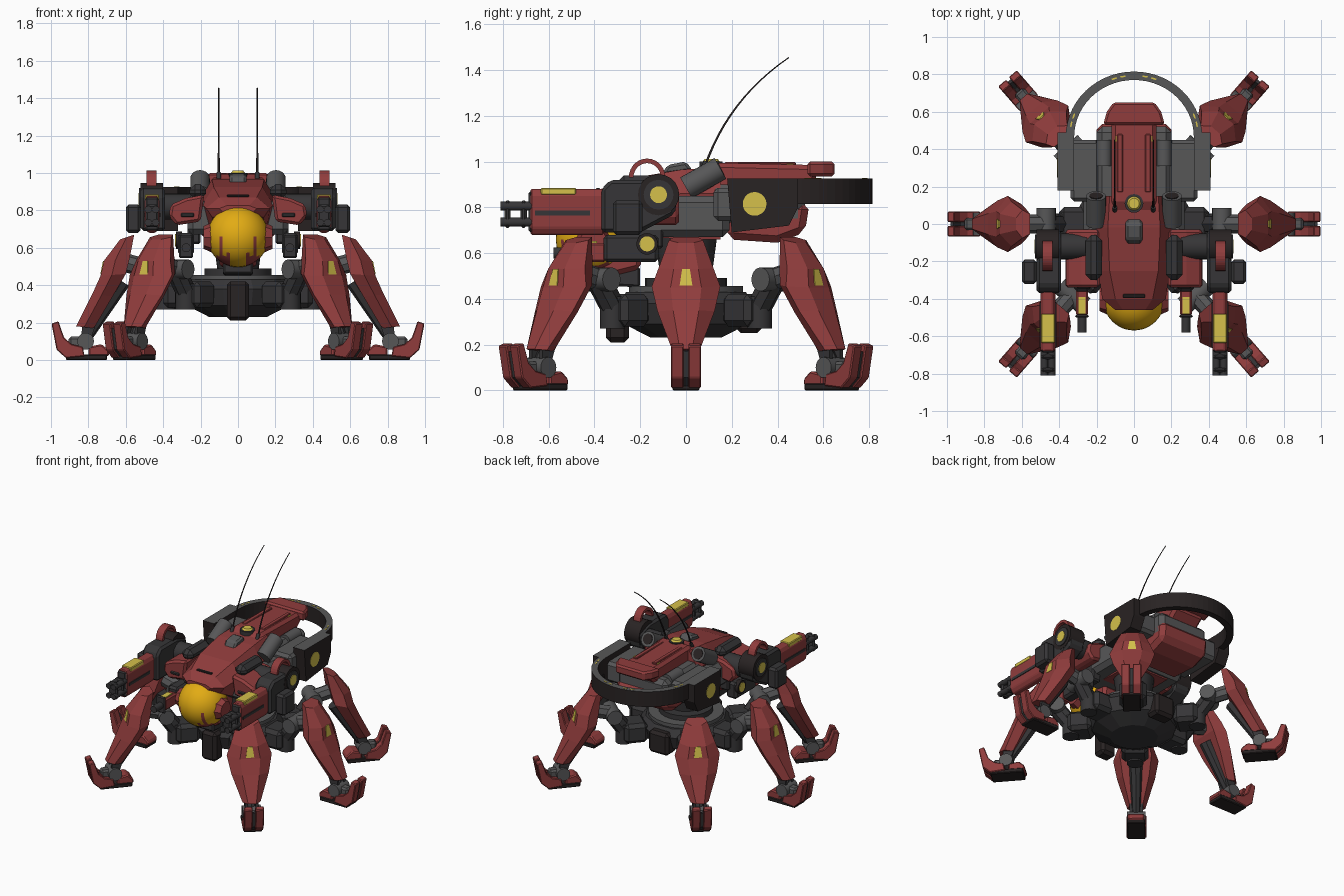
import bpy, bmesh
from math import sin, cos, pi, radians
from mathutils import Vector, Matrix

default_cube = bpy.data.objects.get("Cube")
if default_cube:
    bpy.data.objects.remove(default_cube, do_unlink=True)


def material(name, r, g, b):
    mat = bpy.data.materials.new(name)
    mat.use_nodes = True
    mat.diffuse_color = (r, g, b, 1)
    shader = mat.node_tree.nodes["Principled BSDF"]
    shader.inputs["Base Color"].default_value = (r, g, b, 1)
    shader.inputs["Roughness"].default_value = 0.6
    return mat


RED = material("dull red", 0.28, 0.046, 0.046)
GREY = material("mid grey", 0.095, 0.095, 0.097)
DARK = material("dark grey", 0.037, 0.036, 0.038)
BLACK = material("brown black", 0.022, 0.017, 0.017)
YELLOW = material("pale yellow", 0.66, 0.53, 0.07)
AMBER = material("amber", 0.76, 0.41, 0.007)


def finish(name, mat, bm, mirror=False, bevel=0, smooth=False):
    bmesh.ops.recalc_face_normals(bm, faces=bm.faces)
    mesh = bpy.data.meshes.new(name)
    bm.to_mesh(mesh)
    bm.free()
    mesh.materials.append(mat)
    if smooth:
        mesh.shade_smooth()
        mesh.set_sharp_from_angle(angle=radians(35))
    obj = bpy.data.objects.new(name, mesh)
    bpy.context.scene.collection.objects.link(obj)
    if bevel:
        mod = obj.modifiers.new("Bevel", "BEVEL")
        mod.width, mod.segments = bevel, 1
    if mirror:
        obj.modifiers.new("Mirror", "MIRROR")
    return obj


def loft(name, mat, rings, **options):
    """Skin a list of equal-length rings of points and cap both ends."""
    bm = bmesh.new()
    rows = [[bm.verts.new(p) for p in ring] for ring in rings]
    n = len(rows[0])
    for a, b in zip(rows, rows[1:]):
        for i in range(n):
            j = (i + 1) % n
            bm.faces.new((a[i], a[j], b[j], b[i]))
    bm.faces.new(rows[0])
    bm.faces.new(rows[-1])
    return finish(name, mat, bm, **options)


def prism(name, mat, axis, points, lo, hi, **options):
    """Extrude a flat profile along x, y or z."""
    def place(p, d):
        return {"x": (d, *p), "y": (p[0], d, p[1]), "z": (*p, d)}[axis]
    return loft(name, mat, [[place(p, d) for p in points] for d in (lo, hi)], **options)


def box(name, mat, x, y, z, bevel=0.01, **options):
    corners = [(x[0], y[0]), (x[1], y[0]), (x[1], y[1]), (x[0], y[1])]
    return prism(name, mat, "z", corners, *z, bevel=bevel, **options)


def tube(name, mat, start, end, r1, r2=None, sides=20, **options):
    a, b = Vector(start), Vector(end)
    turn = (b - a).to_track_quat("Z", "Y").to_matrix().to_4x4()
    bm = bmesh.new()
    bmesh.ops.create_cone(bm, cap_ends=True, segments=sides, radius1=r1,
                          radius2=r1 if r2 is None else r2, depth=(b - a).length,
                          matrix=Matrix.Translation((a + b) / 2) @ turn)
    return finish(name, mat, bm, smooth=sides > 10, **options)


def arc(cx, cy, rx, ry, steps=28):
    return [(cx + rx * cos(pi * i / steps), cy + ry * sin(pi * i / steps))
            for i in range(steps + 1)]


# --- Leg, built pointing along +x and then copied around the hub ---
rings = []
for (ro, zo), (ri, zi), w in (
        ((0.63, 0.645), (0.555, 0.67), 0.075), ((0.717, 0.53), (0.58, 0.54), 0.12),
        ((0.735, 0.45), (0.6, 0.46), 0.15), ((0.78, 0.35), (0.67, 0.34), 0.125),
        ((0.865, 0.18), (0.77, 0.17), 0.06)):
    rm, zm = ro * 0.55 + ri * 0.45, zo * 0.55 + zi * 0.45
    rings.append([(ro, -w * 0.45, zo), (ro, w * 0.45, zo), (rm, w, zm),
                  (ri, w * 0.7, zi), (ri, -w * 0.7, zi), (rm, -w, zm)])
leg = [
    loft("leg_armour", RED, rings),
    loft("leg_lamp", YELLOW, [[(0.719 + d, -0.017, 0.53), (0.719 + d, 0.017, 0.53),
                               (0.733 + d, 0.028, 0.458), (0.733 + d, -0.028, 0.458)]
                              for d in (-0.003, 0.003)]),
    box("hip_block", DARK, (0.24, 0.4), (-0.09, 0.09), (0.28, 0.42), bevel=0.025),
    tube("hip_pivot", DARK, (0.39, 0, 0.27), (0.39, 0, 0.41), 0.055),
    tube("hip_link", DARK, (0.38, 0, 0.35), (0.47, 0, 0.48), 0.055, sides=8),
    tube("upper_pivot", GREY, (0.47, -0.085, 0.485), (0.47, 0.085, 0.485), 0.052),
    tube("thigh_core", GREY, (0.47, 0, 0.485), (0.64, 0, 0.53), 0.05, sides=8),
    tube("shin_core", DARK, (0.62, 0, 0.42), (0.81, 0, 0.12), 0.045, 0.03, sides=8),
    tube("ankle_pivot", GREY, (0.815, -0.062, 0.1), (0.815, 0.062, 0.1), 0.045),
    box("toe_hinge", GREY, (0.83, 0.905), (-0.033, 0.033), (0.06, 0.125), bevel=0.012),
    prism("toe_gap", DARK, "y", [(0.982, 0.17), (0.965, 0.17), (0.925, 0.1), (0.85, 0.06),
                                 (0.85, 0.025), (0.92, 0.02), (0.96, 0.055)], -0.02, 0.02),
    prism("heel", RED, "y", [(0.69, 0.02), (0.8, 0.02), (0.8, 0.07), (0.73, 0.085),
                             (0.69, 0.05)], -0.055, 0.055, bevel=0.008),
    box("sole", BLACK, (0.7, 0.92), (-0.06, 0.06), (0, 0.03), bevel=0.005),
]
for side in (-1, 1):
    leg.append(prism("ankle_strut", DARK, "y", [(0.75, 0.22), (0.83, 0.22), (0.84, 0.1),
                     (0.79, 0.1)], side * 0.025, side * 0.045))
    leg.append(prism("toe", RED, "y", [
        (0.997, 0.195), (0.96, 0.207), (0.93, 0.12), (0.89, 0.085), (0.83, 0.07),
        (0.82, 0.02), (0.92, 0.01), (0.97, 0.055)], side * 0.01, side * 0.066, bevel=0.005))
for angle in (49, 131, 180, 229, 311):
    for part in leg:
        twin = part.copy()
        a = radians(angle)
        twin.rotation_euler.z = a
        if angle != 180:
            twin.location = (0.035 * cos(a), 0.035 * sin(a), 0)
        bpy.context.scene.collection.objects.link(twin)

# --- Hub and turntable ---
rings = []
for r, z in ((0.16, 0.23), (0.28, 0.29), (0.31, 0.38), (0.27, 0.43)):
    rings.append([(r * cos(pi * (i + 0.5) / 6), r * sin(pi * (i + 0.5) / 6), z)
                  for i in range(12)])
loft("hub", DARK, rings)
tube("turntable_step", GREY, (0, 0, 0.41), (0, 0, 0.455), 0.25, sides=24)
tube("turntable", DARK, (0, 0, 0.45), (0, 0, 0.49), 0.18, sides=24)
tube("neck", DARK, (0, 0, 0.48), (0, 0, 0.7), 0.11, 0.14)
box("hub_front_block", BLACK, (-0.06, 0.06), (-0.35, -0.25), (0.21, 0.42), bevel=0.02)
box("hub_rear_block", BLACK, (-0.08, 0.08), (0.22, 0.33), (0.25, 0.41), bevel=0.02)

# --- Main body ---
rings = []
for y, top, mid, zb, zm, zt in (
        (-0.46, 0.06, 0.1, 0.79, 0.81, 0.825), (-0.4, 0.1, 0.17, 0.76, 0.81, 0.87),
        (-0.25, 0.13, 0.19, 0.68, 0.83, 0.925), (-0.02, 0.14, 0.2, 0.66, 0.86, 0.965),
        (0.15, 0.13, 0.2, 0.66, 0.86, 0.975)):
    rings.append([(-top, y, zt), (top, y, zt), (mid, y, zm), (mid * 0.8, y, zb),
                  (-mid * 0.8, y, zb), (-mid, y, zm)])
loft("nose_hull", RED, rings)
box("body_core", GREY, (-0.27, 0.27), (-0.28, 0.19), (0.67, 0.85), bevel=0.03)
box("body_rear_core", GREY, (-0.2, 0.2), (0.1, 0.52), (0.72, 0.9), bevel=0.03)
prism("shoulder_panel", RED, "y", [(0.2, 0.74), (0.33, 0.72), (0.37, 0.77), (0.36, 0.83),
      (0.28, 0.865), (0.18, 0.885)], -0.34, -0.03, bevel=0.015, mirror=True)
box("shoulder_pad", DARK, (0.17, 0.26), (-0.3, -0.06), (0.86, 0.94), bevel=0.03, mirror=True)
box("shoulder_vent", DARK, (0.23, 0.31), (-0.346, -0.3), (0.76, 0.79), mirror=True)
tube("launcher", GREY, (0.203, 0.0, 0.885), (0.203, 0.15, 0.97), 0.052, mirror=True)
tube("launcher_mouth", BLACK, (0.203, 0.147, 0.969), (0.203, 0.153, 0.972), 0.036, mirror=True)
prism("chin", RED, "x", [(-0.42, 0.53), (-0.36, 0.49), (-0.2, 0.53), (-0.18, 0.68),
      (-0.3, 0.7)], -0.1, 0.1, bevel=0.02)
box("nose_slot", BLACK, (-0.06, 0.06), (-0.395, -0.375), (0.87, 0.884), bevel=0.004)
prism("top_sensor", GREY, "x", [(-0.11, 0.94), (-0.08, 0.985), (0, 1.0), (0.03, 0.96)],
      -0.045, 0.045, bevel=0.012)
tube("beacon_base", DARK, (0, 0.11, 0.97), (0, 0.11, 1.0), 0.05)
tube("beacon", YELLOW, (0, 0.11, 1.0), (0, 0.11, 1.012), 0.037, 0.028)

# --- Ball eye with poles on the hinge axis and a red band low on each side ---
bm = bmesh.new()
bmesh.ops.create_uvsphere(bm, u_segments=32, v_segments=24, radius=0.164,
                          matrix=Matrix.Translation((0, -0.405, 0.66))
                          @ Matrix.Rotation(pi / 2, 4, "Y"))
eye = finish("ball_eye", AMBER, bm, smooth=True)
eye.data.materials.append(RED)
for face in eye.data.polygons:
    sideways = abs(face.normal.x)
    low_patch = 0.3 < sideways < 0.7 and face.normal.z < -0.6
    face.material_index = int(low_patch or (0.55 < sideways < 0.65 and face.normal.z < 0))
tube("eye_hinge", RED, (0.13, -0.405, 0.655), (0.185, -0.405, 0.655), 0.085, 0.06,
     sides=8, mirror=True)
prism("eye_cradle", DARK, "x", [(-0.4, 0.46), (-0.2, 0.45), (-0.2, 0.54), (-0.4, 0.52)],
      -0.08, 0.08, bevel=0.01)

# --- Rear spine and tail ---
prism("spine", RED, "x", [(0.0, 0.93), (0.12, 0.995), (0.55, 0.985), (0.58, 0.93),
      (0.5, 0.86), (0.1, 0.88)], -0.12, 0.12, bevel=0.02)
box("spine_ridge", RED, (0.06, 0.09), (0.17, 0.48), (0.98, 0.998), bevel=0.004, mirror=True)
box("spine_mark", YELLOW, (0.093, 0.1), (0.44, 0.47), (0.98, 0.992), bevel=0, mirror=True)
prism("tail_cap", RED, "z", [(-0.165, 0.53), (0.165, 0.53), (0.145, 0.6), (0.11, 0.65),
      (-0.11, 0.65), (-0.145, 0.6)], 0.935, 1.0, bevel=0.012)
prism("tail_belly", RED, "x", [(0.18, 0.66), (0.4, 0.645), (0.52, 0.69), (0.54, 0.82),
      (0.18, 0.82)], -0.2, 0.2, bevel=0.03)
tube("tail_tank", GREY, (0.16, 0.31, 0.88), (0.16, 0.45, 0.88), 0.042, mirror=True)
box("rear_deck", GREY, (0.18, 0.34), (0.12, 0.45), (0.74, 0.885), bevel=0.02, mirror=True)

# --- Horseshoe ring: grey on top, dark on its sides ---
outline = arc(0, 0.465, 0.365, 0.35) + arc(0, 0.465, 0.32, 0.305)[::-1]
ring = prism("horseshoe_ring", BLACK, "z", outline, 0.815, 0.925)
pod = prism("ring_pod", BLACK, "x", [(0.18, 0.925), (0.49, 0.925), (0.49, 0.8), (0.45, 0.72),
            (0.2, 0.69)], 0.32, 0.41, mirror=True)
for obj in (ring, pod):
    obj.data.materials.append(GREY)
    for face in obj.data.polygons:
        face.material_index = int(face.normal.z > 0.5)
tube("pod_lamp", YELLOW, (0.405, 0.3, 0.815), (0.412, 0.3, 0.815), 0.052, mirror=True)
for angle in (12, 20, 72, 80):
    for sign in (-1, 1):
        a = radians(angle)
        mark = box("ring_dash", YELLOW, (-0.004, 0.004), (-0.014, 0.014), (-0.002, 0.002),
                   bevel=0)
        mark.location = (sign * 0.343 * cos(a), 0.465 + 0.328 * sin(a), 0.925)
        mark.rotation_euler.z = sign * a

# --- Large side guns ---
tube("gun_axle", DARK, (0.25, -0.12, 0.82), (0.44, -0.12, 0.82), 0.07, mirror=True)
tube("gun_hub", BLACK, (0.4, -0.12, 0.855), (0.522, -0.12, 0.855), 0.09, mirror=True)
tube("gun_hub_rim", DARK, (0.51, -0.12, 0.855), (0.528, -0.12, 0.855), 0.065, mirror=True)
tube("gun_hub_lamp", YELLOW, (0.52, -0.12, 0.855), (0.532, -0.12, 0.855), 0.037, mirror=True)
prism("gun_receiver", DARK, "x", [(-0.37, 0.69), (-0.2, 0.69), (-0.05, 0.77), (-0.03, 0.88),
      (-0.14, 0.92), (-0.33, 0.92), (-0.37, 0.88)], 0.39, 0.52, bevel=0.015, mirror=True)
box("ammo_box", DARK, (0.52, 0.6), (-0.32, -0.19), (0.68, 0.83), bevel=0.015, mirror=True)
arch = arc(-0.17, 0.93, 0.08, 0.083, 14) + arc(-0.17, 0.93, 0.06, 0.063, 14)[::-1]
prism("gun_arch", RED, "x", arch, 0.435, 0.49, mirror=True)
prism("gun_shroud", RED, "y", [(0.42, 0.71), (0.44, 0.68), (0.48, 0.68), (0.5, 0.71),
      (0.5, 0.85), (0.485, 0.88), (0.435, 0.88), (0.42, 0.85)], -0.68, -0.36,
      bevel=0.006, mirror=True)
box("gun_front_plate", DARK, (0.425, 0.495), (-0.688, -0.67), (0.69, 0.87), mirror=True)
box("gun_stripe", YELLOW, (0.422, 0.498), (-0.635, -0.48), (0.853, 0.885), bevel=0.005,
    mirror=True)
box("gun_groove", DARK, (0.415, 0.505), (-0.66, -0.42), (0.765, 0.785), bevel=0, mirror=True)
for z in (0.735, 0.805):
    for x in (0.44, 0.48):
        tube("gun_barrel", DARK, (x, -0.81, z), (x, -0.66, z), 0.02, sides=12, mirror=True)
for y in (-0.78, -0.71):
    box("barrel_clamp", DARK, (0.425, 0.495), (y - 0.014, y + 0.014), (0.71, 0.83),
        mirror=True)

# --- Small inner guns ---
box("small_gun_body", DARK, (0.235, 0.32), (-0.36, -0.12), (0.56, 0.68), bevel=0.015, mirror=True)
box("small_gun_mount", DARK, (0.2, 0.27), (-0.22, -0.1), (0.62, 0.74), mirror=True)
box("small_gun_shroud", RED, (0.245, 0.31), (-0.49, -0.35), (0.56, 0.645), mirror=True)
box("small_gun_stripe", YELLOW, (0.258, 0.297), (-0.48, -0.39), (0.63, 0.652), bevel=0,
    mirror=True)
box("small_gun_front_plate", DARK, (0.24, 0.315), (-0.5, -0.485), (0.545, 0.665), mirror=True)
tube("small_gun_barrel", DARK, (0.277, -0.58, 0.6), (0.277, -0.48, 0.6), 0.024, mirror=True)
tube("small_gun_hub", BLACK, (0.3, -0.17, 0.64), (0.332, -0.17, 0.64), 0.047, mirror=True)
tube("small_gun_lamp", YELLOW, (0.33, -0.17, 0.64), (0.336, -0.17, 0.64), 0.033, mirror=True)

# --- Whip antennas ---
for side in (-1, 1):
    curve = bpy.data.curves.new("antenna", "CURVE")
    curve.dimensions = "3D"
    curve.bevel_depth, curve.bevel_resolution = 0.0055, 1
    spline = curve.splines.new("POLY")
    spline.points.add(12)
    for i, point in enumerate(spline.points):
        t = i / 12
        point.co = (side * 0.103, 0.08 + 0.2 * t + 0.17 * t * t, 0.97 + 0.6 * t - 0.115 * t * t, 1)
        point.radius = 1.1 - 0.6 * t
    curve.materials.append(BLACK)
    bpy.context.scene.collection.objects.link(bpy.data.objects.new("antenna", curve))
    tube("antenna_base", DARK, (side * 0.103, 0.06, 0.94), (side * 0.103, 0.09, 1.0), 0.012)
